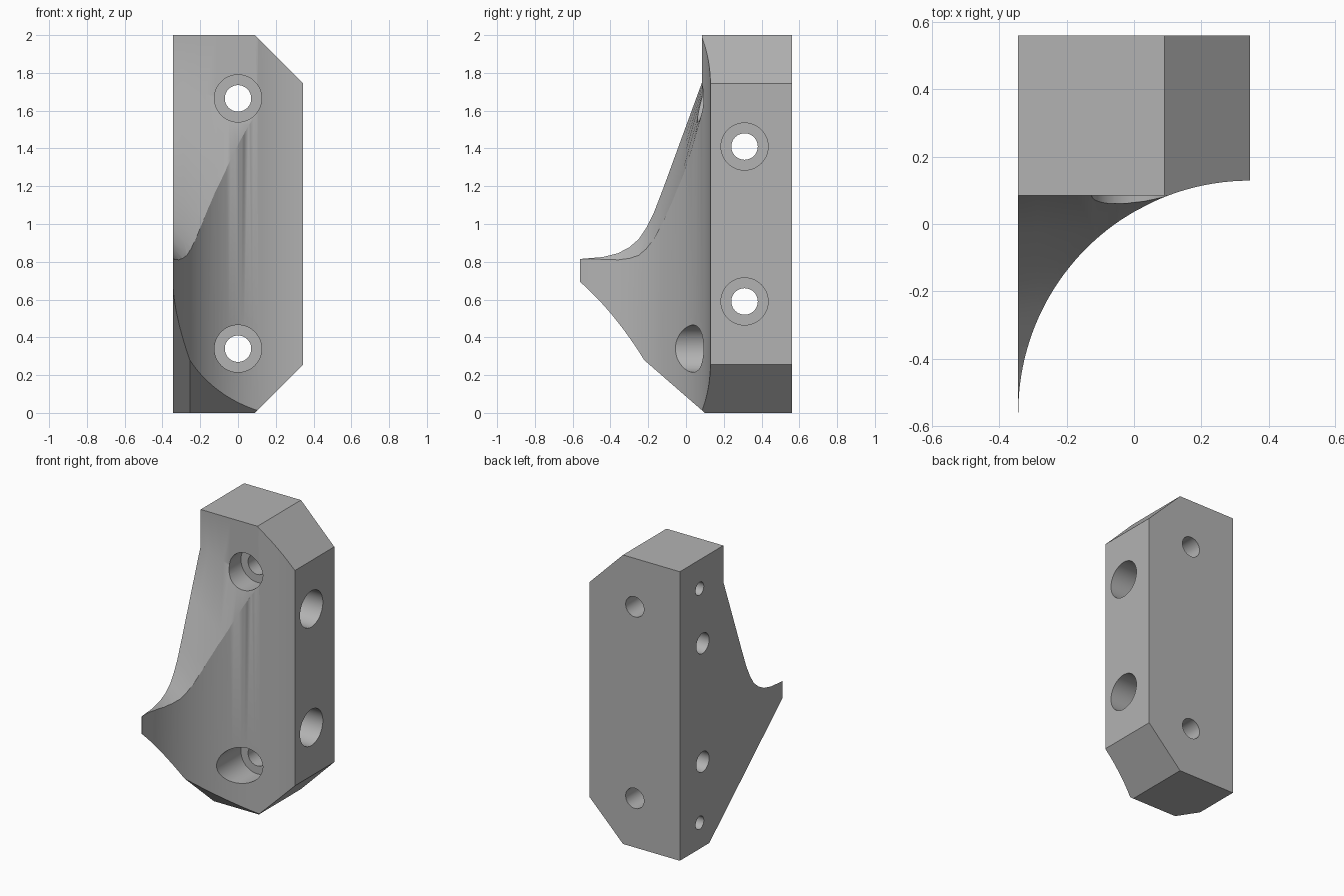
import bpy, bmesh, math
from mathutils import Vector

cube = bpy.data.objects.get("Cube")
if cube:
    bpy.data.objects.remove(cube, do_unlink=True)

grey = bpy.data.materials.new("plain grey")
grey.use_nodes = True
grey.diffuse_color = (0.45, 0.45, 0.45, 1)
grey.node_tree.nodes["Principled BSDF"].inputs["Base Color"].default_value = (0.45, 0.45, 0.45, 1)

HALF = 0.345    # half the width
BACK = 0.56     # half the depth

# Side outline: y, z and how fast z falls towards the right
outline = [(BACK, -0.4, 0), (BACK, 2, 0), (0.085, 2, 0), (0.085, 1.75, 0.35),
           (-0.025, 1.45, 0.85), (-0.12, 1.19, 1.1), (-0.17, 1.06, 1.15),
           (-0.21, 0.98, 1.15), (-0.25, 0.92, 1.15), (-0.3, 0.877, 1.15),
           (-0.36, 0.845, 1.15), (-0.44, 0.825, 1.15), (-BACK, 0.815, 1.1),
           (-BACK, -0.4, 0)]

# Body lofted across the width
bm = bmesh.new()
SLICES = 12
rings = []
for i in range(SLICES + 1):
    run = 2 * HALF * i / SLICES
    rings.append([bm.verts.new((run - HALF, y, z - fall * run)) for y, z, fall in outline])
for a, b in zip(rings, rings[1:]):
    for k in range(len(outline)):
        n = (k + 1) % len(outline)
        bm.faces.new((a[k], a[n], b[n], b[k]))
bm.faces.new(rings[0])
bm.faces.new(rings[-1])
bmesh.ops.recalc_face_normals(bm, faces=bm.faces)


def slice_off(point, normal):
    """Remove everything on the normal side of a plane and cap it."""
    cut = bmesh.ops.bisect_plane(bm, geom=bm.verts[:] + bm.edges[:] + bm.faces[:],
                                 plane_co=Vector(point), plane_no=Vector(normal).normalized(),
                                 dist=1e-6, clear_outer=True)
    edges = [e for e in cut["geom_cut"] if isinstance(e, bmesh.types.BMEdge)]
    bmesh.ops.holes_fill(bm, edges=edges, sides=0)


slice_off((0, 0, 0), (0, 0, -1))                      # flat base
slice_off((0, 0.1, 0), (0, -0.87, -1))                # sloping underside
slice_off((-0.255, 0.1, 0), (-1.333, -0.87, -1))      # tilted corner underside
slice_off((0.09, 0, 2), (1, 0, 1))                    # upper bevel
slice_off((0.09, 0, 0), (1, 0, -1))                   # lower bevel
bmesh.ops.recalc_face_normals(bm, faces=bm.faces)

mesh = bpy.data.meshes.new("bracket_body")
bm.to_mesh(mesh)
bm.free()
mesh.materials.append(grey)
body = bpy.data.objects.new("bracket_body", mesh)
bpy.context.collection.objects.link(body)


def cut_cylinder(name, radius, start, end, sides=48):
    """Subtract a cylinder running from start to end."""
    start, end = Vector(start), Vector(end)
    axis = end - start
    bpy.ops.mesh.primitive_cylinder_add(vertices=sides, radius=radius, depth=axis.length,
                                        location=(start + end) / 2,
                                        rotation=axis.to_track_quat('Z', 'Y').to_euler())
    cutter = bpy.context.object
    cutter.name = name
    cutter.data.materials.append(grey)
    mod = body.modifiers.new(name, 'BOOLEAN')
    mod.operation = 'DIFFERENCE'
    mod.solver = 'EXACT'
    mod.object = cutter
    bpy.context.view_layer.objects.active = body
    bpy.ops.object.modifier_apply(modifier=mod.name)
    bpy.data.objects.remove(cutter, do_unlink=True)


# Hollow curved front
cut_cylinder("front_hollow", 0.689, (HALF, -BACK, -1), (HALF, -BACK, 3), 160)

# Counterbored bolt holes from the front
for z in (0.34, 1.665):
    cut_cylinder("front_counterbore", 0.125, (0, -1, z), (0, 0.21, z))
    cut_cylinder("front_bolt_hole", 0.07, (0, -1, z), (0, 1, z))

# Counterbored bolt holes from the side, and blind pin holes opposite
for z in (0.59, 1.41):
    cut_cylinder("side_counterbore", 0.125, (1, 0.31, z), (0.04, 0.31, z))
    cut_cylinder("side_bolt_hole", 0.07, (1, 0.31, z), (-1, 0.31, z))
for z in (0.18, 1.8):
    cut_cylinder("pin_hole", 0.045, (-1, 0.343, z), (-0.1, 0.343, z), 32)

# Smooth the curves, keep the edges crisp
bpy.ops.object.select_all(action='DESELECT')
body.select_set(True)
bpy.context.view_layer.objects.active = body
bpy.ops.object.shade_smooth_by_angle(angle=math.radians(28))
